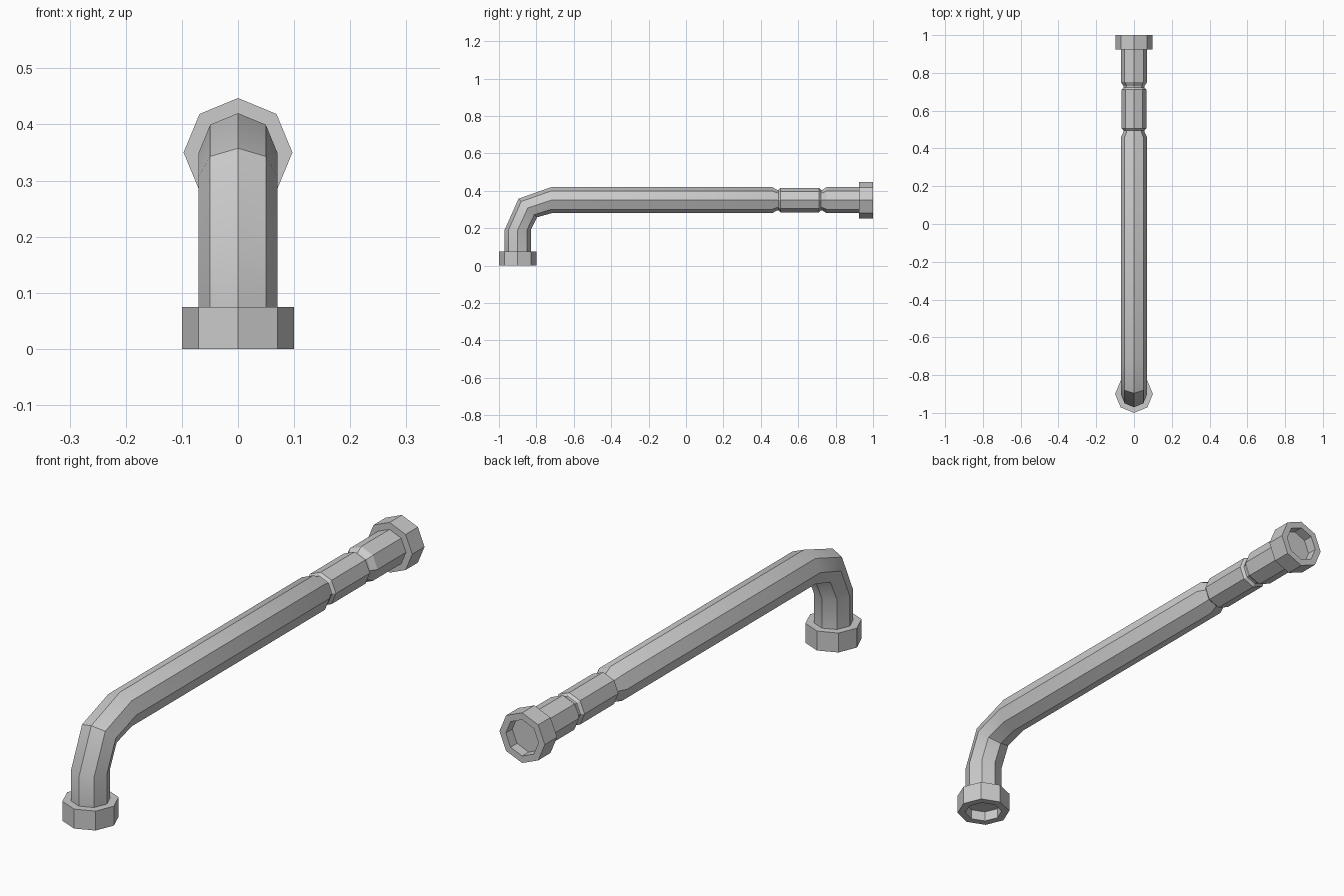
import bpy, bmesh
from math import sin, cos, pi, radians

if "Cube" in bpy.data.objects:
    bpy.data.objects.remove(bpy.data.objects["Cube"])

SIDES = 8
R = 0.07


def loft(name, rings, cap_start=False, cap_end=False):
    """Skin octagonal rings (y, z, heading in degrees, radius) along the yz plane."""
    bm = bmesh.new()
    loops = []
    for y, z, heading, r in rings:
        a = radians(heading)
        loop = []
        for k in range(SIDES):
            t = 2 * pi * k / SIDES
            s = r * sin(t)
            loop.append(bm.verts.new((r * cos(t), y - sin(a) * s, z + cos(a) * s)))
        loops.append(loop)
    for p, q in zip(loops, loops[1:]):
        for k in range(SIDES):
            n = (k + 1) % SIDES
            bm.faces.new((p[k], q[k], q[n], p[n]))
    if cap_start:
        bm.faces.new(loops[0])
    if cap_end:
        bm.faces.new(loops[-1][::-1])
    mesh = bpy.data.meshes.new(name)
    bm.to_mesh(mesh)
    bm.free()
    obj = bpy.data.objects.new(name, mesh)
    bpy.context.collection.objects.link(obj)
    bpy.ops.object.select_all(action='DESELECT')
    obj.select_set(True)
    bpy.context.view_layer.objects.active = obj
    bpy.ops.object.shade_smooth_by_angle(angle=radians(32))
    return obj


# Bent pipe: riser, two-segment elbow, long run with two grooves
riser = [(-0.9, 0.075, 90, R), (-0.9, 0.19, 90, R)]
elbow = [(-0.846, 0.308, 45, R), (-0.72, 0.35, 0, R)]
run = [(y, 0.35, 0, r) for y, r in (
    (0.46, R), (0.487, 0.055), (0.495, 0.055), (0.505, 0.065),
    (0.712, 0.065), (0.722, 0.055), (0.73, 0.055), (0.752, R), (0.925, R))]
loft("bent_pipe", riser + elbow + run)

# Collars: (distance from open end, radius), from recessed floor to pipe joint
collar = [(0.04, R), (0, R), (0, 1), (0.075, 1), (0.075, R)]


def collar_rings(place, outer):
    return [place(d, outer if r == 1 else r) for d, r in collar]


loft("base_collar",
     collar_rings(lambda d, r: (-0.9, d, 90, r), 0.1), cap_start=True)
loft("end_collar",
     collar_rings(lambda d, r: (1 - d, 0.35, 0, r), 0.097)[::-1], cap_end=True)
